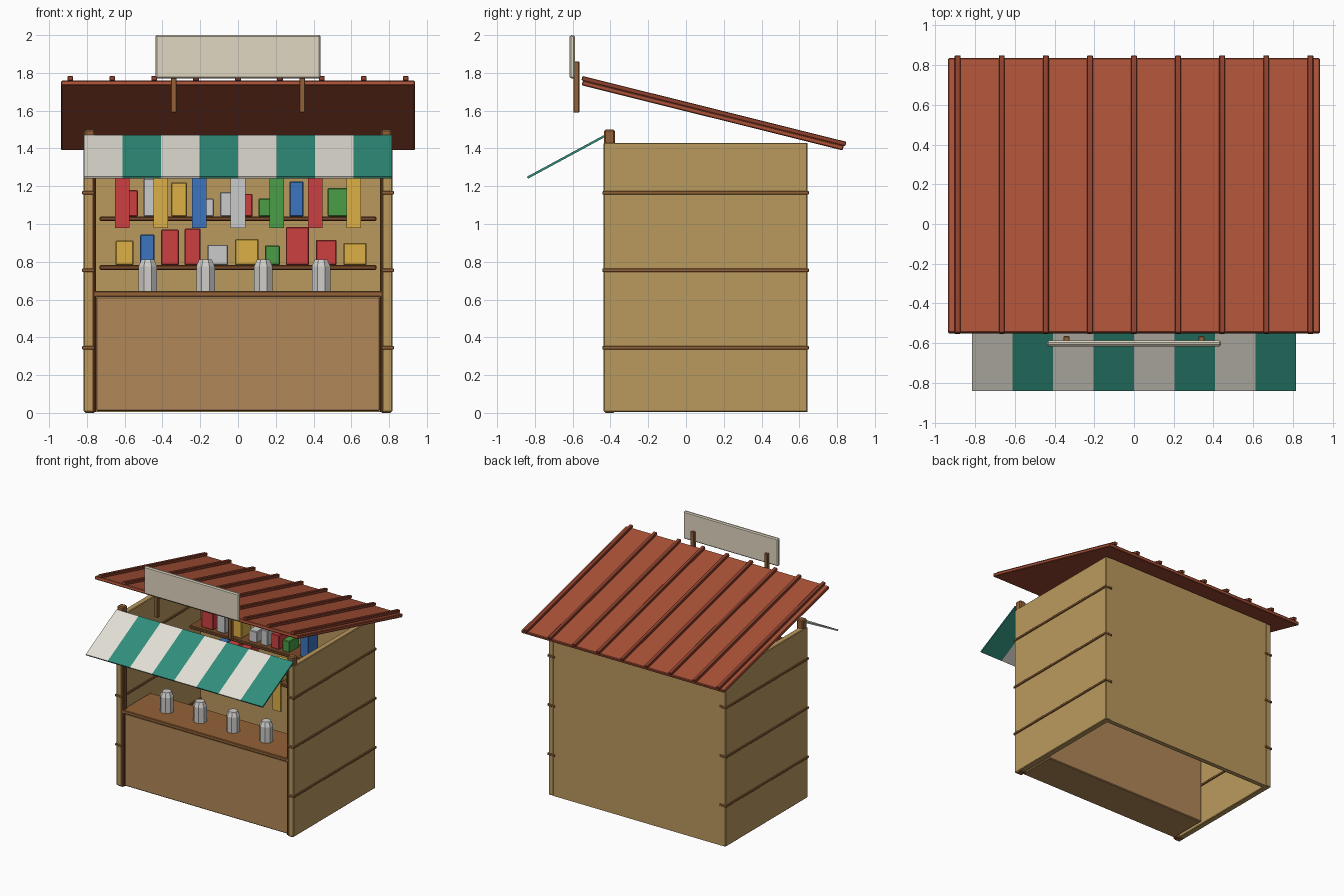
import bpy, math

if "Cube" in bpy.data.objects:
    bpy.data.objects.remove(bpy.data.objects["Cube"])

def mat(name, r, g, b):
    m = bpy.data.materials.new(name)
    m.diffuse_color = tuple((c / 255) ** 2.2 for c in (r, g, b)) + (1,)
    m.use_nodes = True
    m.node_tree.nodes["Principled BSDF"].inputs["Base Color"].default_value = m.diffuse_color
    return m

TAN = mat("wall_tan", 186, 152, 94)
PANEL = mat("panel_wood", 176, 134, 88)
WOOD = mat("brown_wood", 146, 98, 58)
DARK = mat("dark_wood", 120, 76, 46)
ROOF = mat("roof_red", 168, 82, 58)
RIB = mat("rib_red", 140, 66, 48)
GREEN = mat("awning_green", 52, 140, 122)
CREAM = mat("cream", 226, 222, 212)
SIGN = mat("sign_cream", 224, 214, 192)
METAL = mat("jar_metal", 205, 204, 200)
GOODS = {"r": mat("goods_red", 204, 66, 66), "y": mat("goods_yellow", 218, 174, 70),
         "b": mat("goods_blue", 62, 116, 190), "w": mat("goods_white", 220, 220, 216),
         "g": mat("goods_green", 76, 156, 72)}

def box(name, x, y, z, m, bevel=0.005, rot=0.0):
    """Box from (min, max) ranges, optionally tilted about its own x axis."""
    bpy.ops.mesh.primitive_cube_add(size=1, location=[(a + b) / 2 for a, b in (x, y, z)])
    o = bpy.context.object
    o.name = name
    o.scale = [b - a for a, b in (x, y, z)]
    bpy.ops.object.transform_apply(location=False, rotation=False, scale=True)
    o.rotation_euler.x = rot
    o.data.materials.append(m)
    if bevel:
        b = o.modifiers.new("bevel", 'BEVEL')
        b.width, b.segments = bevel, 1
    return o

def around(c, size):
    return (c - size / 2, c + size / 2)

# walls, posts and side battens
box("back_wall", (-0.775, 0.775), (0.605, 0.642), (0.005, 1.43), TAN, 0)
for side, s in (("left", -1), ("right", 1)):
    box(side + "_wall", around(s * 0.793, 0.048), (-0.436, 0.644), (0.005, 1.43), TAN)
    box(side + "_post", around(s * 0.785, 0.058), (-0.434, -0.376), (0, 1.5), WOOD, 0.008)
    box(side + "_inner_trim", around(s * 0.762, 0.02), (-0.43, -0.385), (0.005, 1.43), DARK, 0.003)
    for i in range(3):
        box(f"{side}_batten_{i}", around(s * 0.793, 0.066), (-0.443, 0.65),
            around(0.345 + 0.41 * i, 0.018), WOOD, 0.003)

# counter
box("counter_body", (-0.752, 0.752), (-0.42, -0.1), (0.01, 0.615), PANEL, 0.006)
box("counter_top", (-0.767, 0.767), (-0.432, -0.06), (0.615, 0.645), WOOD)

# domed jars on the counter
for i in range(4):
    x = -0.478 + 0.306 * i
    bpy.ops.mesh.primitive_cylinder_add(vertices=8, radius=0.053, depth=0.13,
                                        location=(x, -0.255, 0.71), rotation=(0, 0, math.pi / 8))
    jar = bpy.context.object
    jar.name = f"jar_{i}"
    bpy.ops.mesh.primitive_cone_add(vertices=8, radius1=0.053, radius2=0.036, depth=0.037,
                                    location=(x, -0.255, 0.7935), rotation=(0, 0, math.pi / 8))
    lid = bpy.context.object
    lid.name = f"jar_lid_{i}"
    for o in (jar, lid):
        o.data.materials.append(METAL)

# shelves with goods: (colour, centre x, width, top z)
lower = [("y", -.6, .095, .913), ("b", -.48, .075, .945), ("r", -.36, .095, .97),
         ("r", -.24, .085, .975), ("w", -.107, .11, .89), ("y", .047, .125, .92),
         ("g", .182, .08, .885), ("r", .314, .122, .985), ("r", .467, .11, .915), ("y", .62, .122, .9)]
upper = [("r", -.585, .11, 1.18), ("w", -.46, .08, 1.24), ("y", -.312, .085, 1.22),
         ("w", -.165, .075, 1.135), ("w", -.062, .065, 1.17), ("r", .04, .075, 1.16),
         ("g", .14, .065, 1.135), ("b", .31, .075, 1.225), ("g", .527, .105, 1.19)]
for level, z, goods in (("lower", 0.782, lower), ("upper", 1.04, upper)):
    box(level + "_shelf", (-0.732, 0.732), (0.4, 0.605), (z - 0.025, z), DARK)
    for i, (c, x, w, top) in enumerate(goods):
        box(f"{level}_goods_{i}", around(x, w), (0.43, 0.56), (z, top), GOODS[c])

# hanging cloths on a rail
box("cloth_rail", (-0.765, 0.765), around(-0.36, 0.02), (1.3, 1.32), WOOD, 0.004)
for i, c in enumerate("rybwgry"):
    box(f"hanging_cloth_{i}", around(-0.612 + 0.204 * i, 0.077), around(-0.36, 0.014),
        (0.98, 1.305), GOODS[c], 0)

# striped awning
for i in range(8):
    box(f"awning_stripe_{i}", around(-0.714 + 0.204 * i, 0.204), around(-0.636, 0.462),
        around(1.355, 0.012), GREEN if i % 2 else CREAM, 0, math.radians(28.4))

# sloping roof with ribs
t = math.radians(-14)
box("roof", around(0, 1.874), around(0.142, 1.424), around(1.575, 0.027), ROOF, 0.005, t)
up = 0.0235
for i in range(9):
    box(f"roof_rib_{i}", around(-0.888 + 0.222 * i, 0.03), around(0.142 - up * math.sin(t), 1.44),
        around(1.575 + up * math.cos(t), 0.024), RIB, 0.003, t)

# sign board on two posts
box("sign_board", (-0.438, 0.438), (-0.616, -0.588), (1.77, 2.0), SIGN, 0.008)
for name, x in (("left", -0.34), ("right", 0.34)):
    box(name + "_sign_post", around(x, 0.03), (-0.596, -0.565), (1.59, 1.86), WOOD, 0.003)
